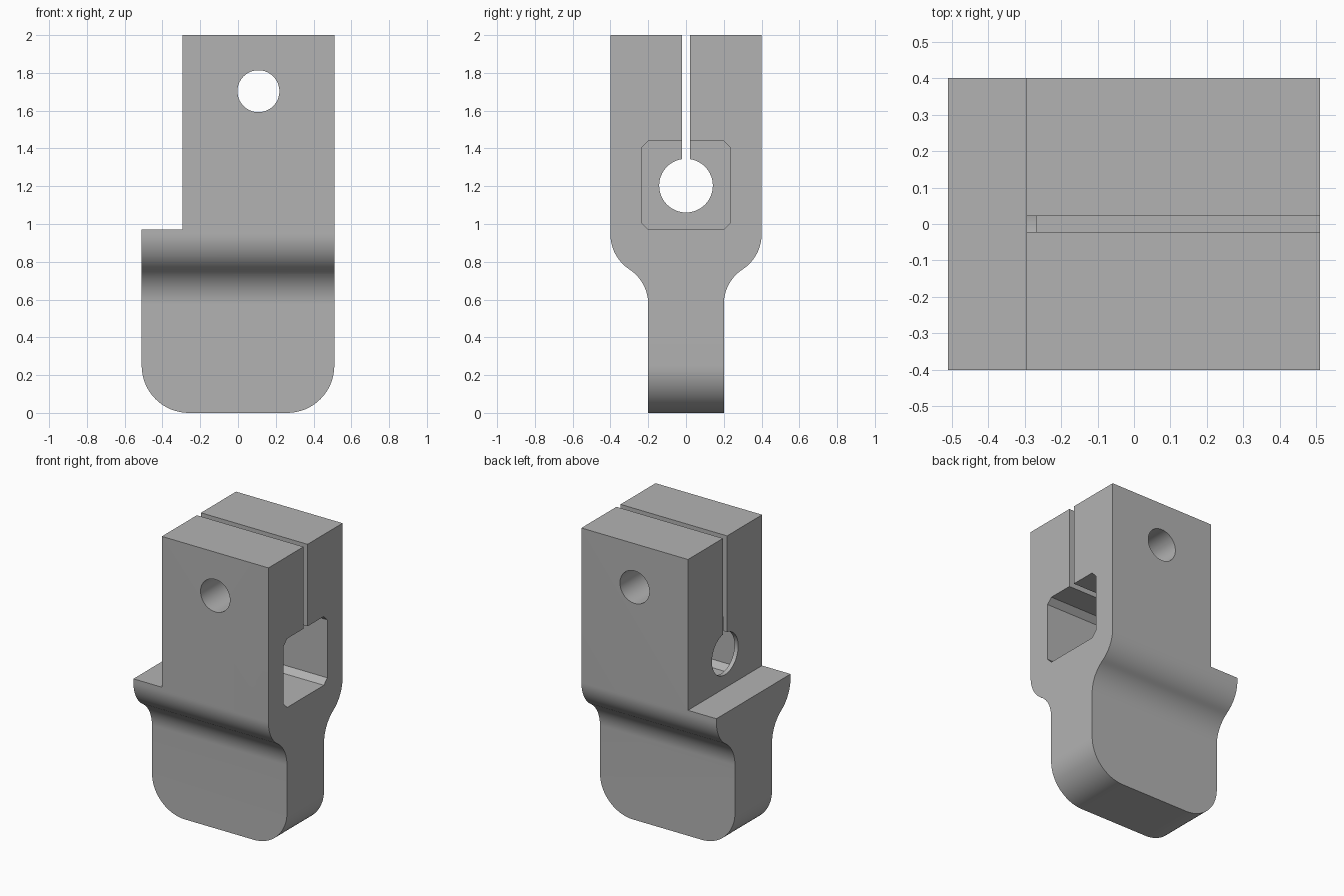
import bpy, bmesh, math
from mathutils import Vector

if "Cube" in bpy.data.objects:
    bpy.data.objects.remove(bpy.data.objects["Cube"])


def arc(cx, cy, r, a0, a1, n=16):
    """Points on an arc, angles in degrees."""
    return [(cx + r * math.cos(math.radians(a0 + (a1 - a0) * i / n)),
             cy + r * math.sin(math.radians(a0 + (a1 - a0) * i / n)))
            for i in range(n + 1)]


def prism(name, outline, axis, lo, hi):
    """Extrude an outline along x (outline is y, z) or along y (outline is x, z)."""
    put = (lambda a, b, t: (t, a, b)) if axis == 'x' else (lambda a, b, t: (a, t, b))
    bm = bmesh.new()
    face = bm.faces.new([bm.verts.new(put(a, b, lo)) for a, b in outline])
    new = bmesh.ops.extrude_face_region(bm, geom=[face])['geom']
    bmesh.ops.translate(bm, vec=Vector(put(0, 0, hi - lo)),
                        verts=[v for v in new if isinstance(v, bmesh.types.BMVert)])
    bmesh.ops.recalc_face_normals(bm, faces=bm.faces)
    mesh = bpy.data.meshes.new(name)
    bm.to_mesh(mesh)
    bm.free()
    obj = bpy.data.objects.new(name, mesh)
    bpy.context.collection.objects.link(obj)
    return obj


def box(a0, a1, b0, b1):
    return [(a0, b0), (a1, b0), (a1, b1), (a0, b1)]


def circle(a, b, r):
    return arc(a, b, r, 0, 360, 64)[:-1]


# Side profile: wide head, S-curved shoulders, narrow tongue
R, T = 0.221, 56.8
half = [(0.2, 0)] + arc(0.2 + R, 0.575, R, 180, 180 - T) \
    + arc(0.4 - R, 0.945, R, -T, 0)[1:] + [(0.4, 2)]
clamp = prism("clamp_body", half + [(-y, z) for y, z in reversed(half)],
              'x', -0.51, 0.51)

# Front outline: rounded bottom corners and a step on the left
front = arc(-0.26, 0.25, 0.25, 180, 270) + arc(0.26, 0.25, 0.25, 270, 360) \
    + [(0.51, 2), (-0.295, 2), (-0.295, 0.97), (-0.51, 0.97)]
outline = prism("outline_helper", front, 'y', -0.6, 0.6)

# Pocket with chamfered corners, open on the right
p, c, zc = 0.235, 0.037, 1.205
pocket = [(-p + c, zc - p), (p - c, zc - p), (p, zc - p + c), (p, zc + p - c),
          (p - c, zc + p), (-p + c, zc + p), (-p, zc + p - c), (-p, zc - p + c)]

cuts = [
    (outline, 'INTERSECT'),
    (prism("pocket_cutter", pocket, 'x', -0.267, 0.7), 'DIFFERENCE'),
    (prism("round_hole_cutter", circle(0, 1.203, 0.142), 'x', -0.4, 0.0), 'DIFFERENCE'),
    (prism("slot_cutter", box(-0.022, 0.022, 1.21, 2.2), 'x', -0.7, 0.7), 'DIFFERENCE'),
    (prism("bolt_hole_cutter", circle(0.108, 1.703, 0.111), 'y', -0.6, 0.6), 'DIFFERENCE'),
]
for tool, mode in cuts:
    mod = clamp.modifiers.new(tool.name, 'BOOLEAN')
    mod.operation, mod.solver, mod.object = mode, 'EXACT', tool

# Bake the cuts and drop the helpers
bpy.context.view_layer.update()
baked = bpy.data.meshes.new_from_object(
    clamp.evaluated_get(bpy.context.evaluated_depsgraph_get()))
clamp.modifiers.clear()
clamp.data = baked
for tool, _ in cuts:
    bpy.data.objects.remove(tool)

# Plain grey finish
grey = bpy.data.materials.new("grey_metal")
grey.diffuse_color = (0.45, 0.45, 0.45, 1)
grey.use_nodes = True
grey.node_tree.nodes["Principled BSDF"].inputs["Base Color"].default_value = grey.diffuse_color
baked.materials.clear()
baked.materials.append(grey)

bpy.context.view_layer.objects.active = clamp
clamp.select_set(True)
bpy.ops.object.shade_smooth_by_angle(angle=math.radians(30))
